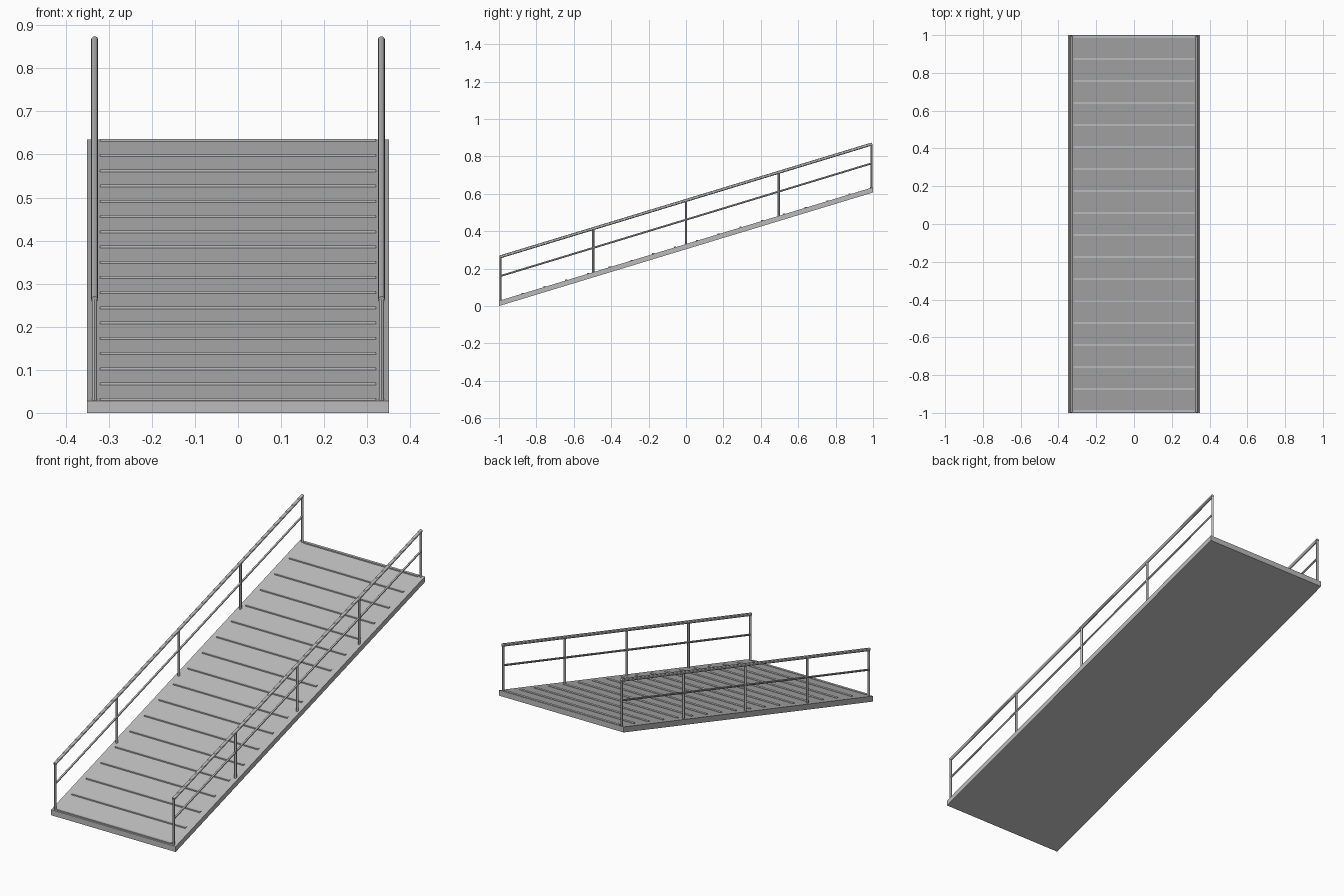
import bpy
from math import atan
from mathutils import Vector

cube = bpy.data.objects.get("Cube")
if cube:
    bpy.data.objects.remove(cube)

HALF_WIDTH, THICK, RISE = 0.35, 0.028, 0.607
SLOPE = RISE / 2
RAIL_X = 0.333


def deck_z(y):
    return THICK + SLOPE * (y + 1)


def material(name, value):
    mat = bpy.data.materials.new(name)
    mat.use_nodes = True
    color = (value, value, value, 1)
    mat.diffuse_color = color
    mat.node_tree.nodes["Principled BSDF"].inputs["Base Color"].default_value = color
    return mat


steel = material("grey steel", 0.5)


def box(name, center, size):
    bpy.ops.mesh.primitive_cube_add(size=1, location=center)
    obj = bpy.context.object
    obj.name = name
    obj.scale = size
    bpy.ops.object.transform_apply(location=True, rotation=False, scale=True)
    obj.data.materials.append(steel)
    return obj


def tube(name, start, end, radius):
    start, end = Vector(start), Vector(end)
    axis = end - start
    bpy.ops.mesh.primitive_cylinder_add(vertices=12, radius=radius, depth=axis.length,
                                        location=(start + end) / 2)
    obj = bpy.context.object
    obj.name = name
    obj.rotation_euler = axis.to_track_quat('Z', 'Y').to_euler()
    obj.data.materials.append(steel)
    bpy.ops.object.shade_smooth_by_angle()


# Sloping deck with upright ends
deck = box("deck", (0, 0, THICK / 2), (2 * HALF_WIDTH, 2, THICK))
for v in deck.data.vertices:
    v.co.z += SLOPE * (v.co.y + 1)

# Grip cleats across the deck
for i in range(18):
    y = -0.99 + i * 1.98 / 17
    box(f"cleat_{i + 1}", (0, y, deck_z(y)), (0.64, 0.012, 0.008))

# Handrails, mid rails and posts on both sides
for side, x in (("left", RAIL_X), ("right", -RAIL_X)):
    for name, lift, radius in (("handrail", 0.233, 0.008), ("mid_rail", 0.13, 0.005)):
        tube(f"{side}_{name}", (x, -0.995, deck_z(-0.995) + lift),
             (x, 0.995, deck_z(0.995) + lift), radius)
    for i, y in enumerate((-0.992, -0.496, 0, 0.496, 0.992)):
        tube(f"{side}_post_{i + 1}", (x, y, deck_z(y) - 0.002),
             (x, y, deck_z(y) + 0.233), 0.006)
